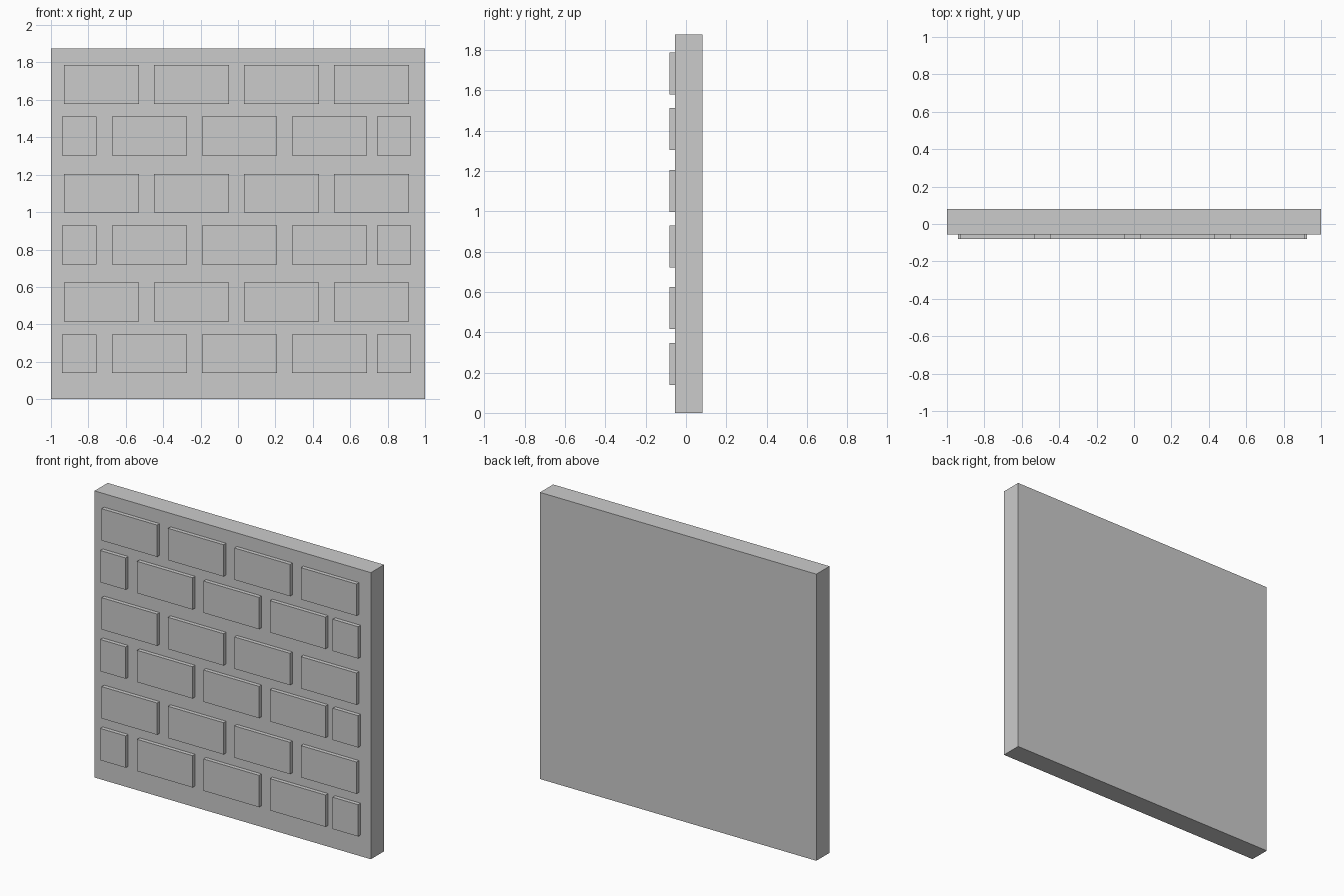
import bpy

if "Cube" in bpy.data.objects:
    bpy.data.objects.remove(bpy.data.objects["Cube"])

WALL_FRONT, BRICK_FRONT, BACK = -0.055, -0.081, 0.081
BRICK_H, ROW_PITCH, COL_PITCH = 0.208, 0.582, 0.481
FULL_W, HALF_W = 0.402, 0.184


def box(name, x0, x1, y0, y1, z0, z1):
    bpy.ops.mesh.primitive_cube_add(
        size=1, location=((x0 + x1) / 2, (y0 + y1) / 2, (z0 + z1) / 2))
    ob = bpy.context.object
    ob.name = name
    ob.scale = (x1 - x0, y1 - y0, z1 - z0)
    bpy.ops.object.transform_apply(location=False, rotation=False, scale=True)
    return ob


def brick(name, x, z, width):
    box(name, x, x + width, BRICK_FRONT, WALL_FRONT + 0.005, z, z + BRICK_H)


# Wall slab
box("wall", -1, 1, WALL_FRONT, BACK, 0, 1.875)

# Three pairs of staggered brick courses
for pair in range(3):
    low = 0.139 + pair * ROW_PITCH
    high = 0.415 + pair * ROW_PITCH
    # Lower course: three full bricks between two half bricks
    brick("half_brick_left", -0.94, low, HALF_W)
    brick("half_brick_right", 0.742, low, HALF_W)
    for i in range(3):
        brick("brick", -0.674 + i * COL_PITCH, low, FULL_W)
    # Upper course: four full bricks
    for i in range(4):
        brick("brick", -0.931 + i * COL_PITCH, high, FULL_W)
